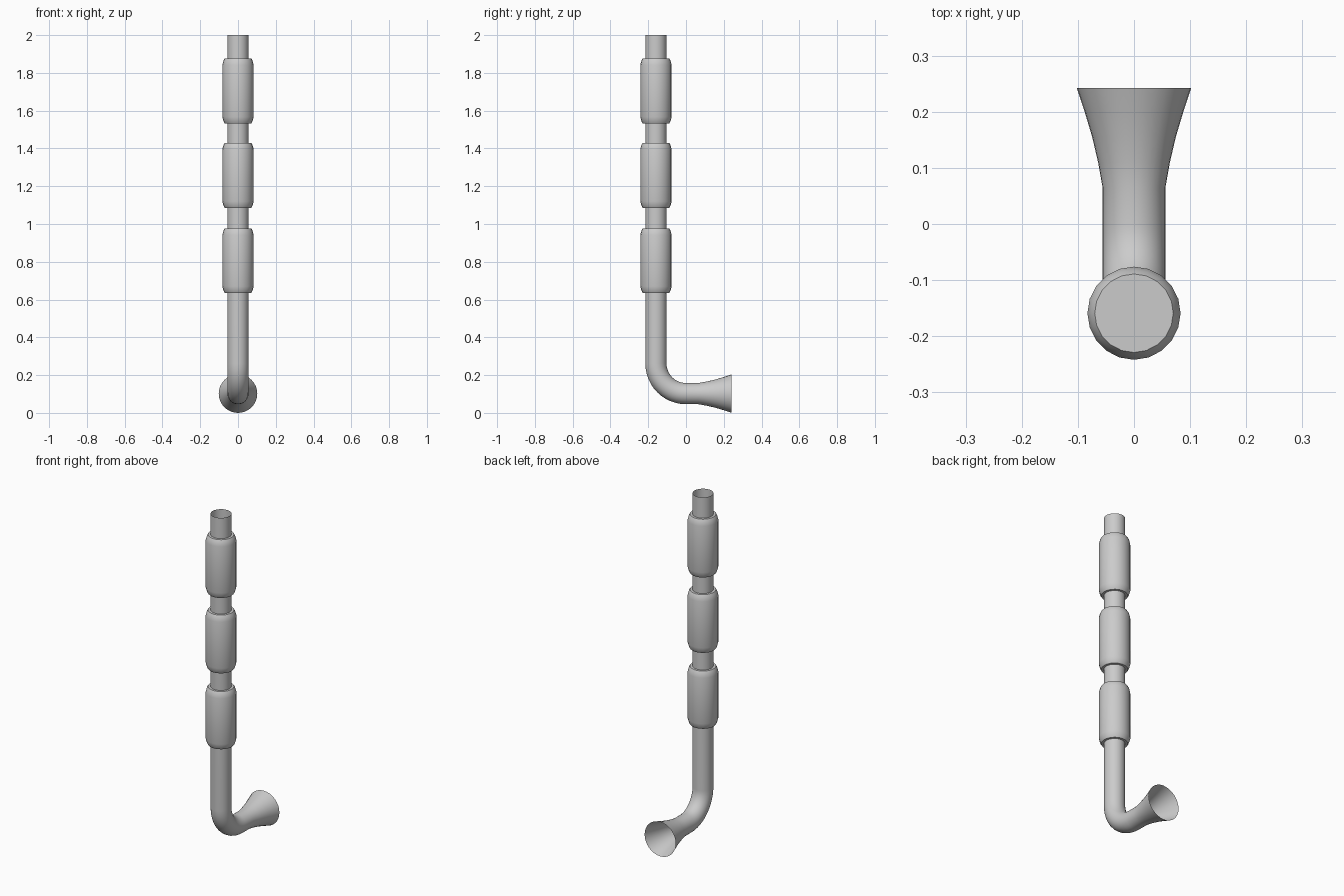
import bpy, bmesh, math
from mathutils import Vector

if "Cube" in bpy.data.objects:
    bpy.data.objects.remove(bpy.data.objects["Cube"])

AXIS_Y = -0.159   # vertical pipe axis
LOW_Z = 0.102     # horizontal outlet axis
R = 0.056         # pipe radius
BEND = 0.159      # elbow radius


def tube(name, stations, sides, caps=False):
    """Skin rings given as (y, z, radius, tilt); tilt 0 runs along z, 90 along y."""
    bm = bmesh.new()
    rings = []
    for y, z, r, tilt in stations:
        t = math.radians(tilt)
        v = Vector((0, math.cos(t), math.sin(t)))
        ring = []
        for i in range(sides):
            a = 2 * math.pi * i / sides
            p = Vector((0, y, z)) + Vector((r * math.cos(a), 0, 0)) + v * (r * math.sin(a))
            ring.append(bm.verts.new(p))
        rings.append(ring)
    for a, b in zip(rings, rings[1:]):
        for i in range(sides):
            j = (i + 1) % sides
            bm.faces.new((a[i], a[j], b[j], b[i]))
    if caps:
        # flat rings closing the sleeve against the pipe
        for ring in (rings[0], rings[-1]):
            bm.faces.new(ring)
    bmesh.ops.recalc_face_normals(bm, faces=bm.faces)
    # open tubes: make sure the first wall faces away from the axis
    if not caps:
        bm.faces.ensure_lookup_table()
        f = bm.faces[0]
        if f.normal.dot(f.calc_center_median() - Vector((0, AXIS_Y, f.calc_center_median().z))) < 0:
            bmesh.ops.reverse_faces(bm, faces=bm.faces)
    me = bpy.data.meshes.new(name)
    bm.to_mesh(me)
    bm.free()
    ob = bpy.data.objects.new(name, me)
    bpy.context.collection.objects.link(ob)
    bpy.ops.object.select_all(action='DESELECT')
    ob.select_set(True)
    bpy.context.view_layer.objects.active = ob
    bpy.ops.object.shade_smooth_by_angle(angle=math.radians(30))
    return ob


# Open pipe: straight run, elbow, short outlet and flared horn
path = [(AXIS_Y, 2.0, R, 0)]
STEPS = 12
for k in range(STEPS + 1):
    t = math.pi / 2 * k / STEPS
    path.append((AXIS_Y + BEND * (1 - math.cos(t)),
                 LOW_Z + BEND * (1 - math.sin(t)), R, 90 * k / STEPS))
for y, r in ((0.065, R), (0.11, 0.064), (0.155, 0.0745), (0.2, 0.088), (0.242, 0.102)):
    path.append((y, LOW_Z, r, 90))
tube("horn_pipe", path, 32)

# Three bevelled sleeves around the pipe
for n, (z0, z1) in enumerate(((0.635, 0.977), (1.085, 1.43), (1.532, 1.877))):
    profile = [(z0, 0.07), (z0 + 0.012, 0.077), (z0 + 0.035, 0.083),
               (z1 - 0.035, 0.083), (z1 - 0.012, 0.077), (z1, 0.07)]
    tube(f"sleeve_{n + 1}", [(AXIS_Y, z, r, 0) for z, r in profile], 20, caps=True)
